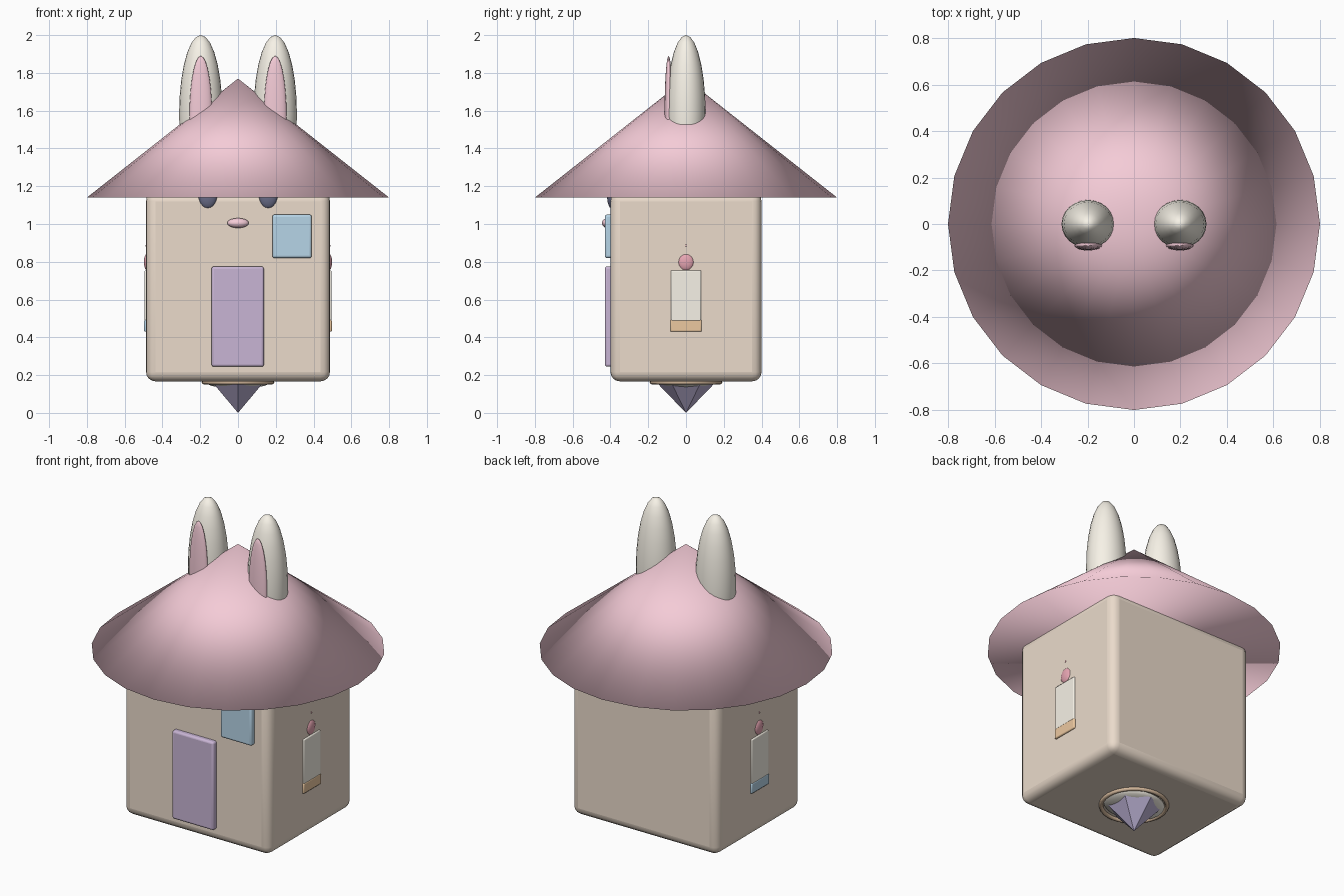
import bpy, math

if "Cube" in bpy.data.objects:
    bpy.data.objects.remove(bpy.data.objects["Cube"])

def mat(name, rgb):
    m = bpy.data.materials.new(name)
    m.diffuse_color = (*rgb, 1)
    m.use_nodes = True
    m.node_tree.nodes["Principled BSDF"].inputs["Base Color"].default_value = m.diffuse_color
    return m

TAN = mat("tan", (0.83, 0.71, 0.60))
PINK = mat("pink", (0.91, 0.60, 0.68))
CREAM = mat("cream", (0.93, 0.89, 0.80))
PURPLE = mat("purple", (0.58, 0.46, 0.66))
VIOLET = mat("violet", (0.50, 0.44, 0.66))
BLUE = mat("blue", (0.47, 0.66, 0.80))
ORANGE = mat("orange", (0.84, 0.58, 0.35))
ROSE = mat("rose", (0.80, 0.38, 0.45))
DARK = mat("dark", (0.15, 0.16, 0.26))
BROWN = mat("brown", (0.66, 0.48, 0.33))

def finish(name, m):
    o = bpy.context.object
    o.name = name
    o.data.materials.append(m)
    return o

def box(name, lo, hi, m, bevel=0.0, segments=3):
    bpy.ops.mesh.primitive_cube_add(size=1, location=[(a + b) / 2 for a, b in zip(lo, hi)])
    o = finish(name, m)
    o.scale = [b - a for a, b in zip(lo, hi)]
    bpy.ops.object.transform_apply(location=False, rotation=False, scale=True)
    if bevel:
        b = o.modifiers.new("bevel", 'BEVEL')
        b.width, b.segments = bevel, segments
        bpy.ops.object.shade_smooth_by_angle()
    return o

def ball(name, loc, radii, m, segs=24, rings=14):
    bpy.ops.mesh.primitive_uv_sphere_add(segments=segs, ring_count=rings, radius=1, location=loc)
    o = finish(name, m)
    o.scale = radii
    bpy.ops.object.transform_apply(location=False, rotation=False, scale=True)
    bpy.ops.object.shade_smooth()
    return o

# house body
box("house_body", (-0.487, -0.4, 0.167), (0.487, 0.4, 1.17), TAN, 0.05, 4)

# cone roof, fully smooth with a closed base
bpy.ops.mesh.primitive_cone_add(vertices=24, radius1=0.8, depth=0.63, location=(0, 0, 1.455))
finish("roof", PINK)
bpy.ops.object.shade_smooth()

# door and window
box("door", (-0.14, -0.43, 0.245), (0.137, -0.385, 0.775), PURPLE, 0.012)
box("window", (0.182, -0.43, 0.82), (0.39, -0.385, 1.05), BLUE, 0.012)

# nose
ball("nose", (0, -0.415, 1.005), (0.057, 0.03, 0.026), PINK)

for s, side, base in ((-1, "left", BLUE), (1, "right", ORANGE)):
    # ears and eyes
    ball(side + "_ear", (0.197 * s, 0, 1.58), (0.115, 0.104, 0.42), CREAM)
    ball(side + "_inner_ear", (0.197 * s, -0.092, 1.57), (0.06, 0.022, 0.32), PINK)
    ball(side + "_eye", (0.16 * s, -0.393, 1.15), (0.05, 0.025, 0.068), DARK)
    # candle panel on the side wall
    x0, x1 = sorted((0.47 * s, 0.495 * s))
    box(side + "_candle", (x0, -0.08, 0.485), (x1, 0.08, 0.755), CREAM, 0.006, 2)
    box(side + "_candle_base", (x0 - 0.002, -0.083, 0.43), (x1 + 0.002, 0.083, 0.492), base, 0.006, 2)
    ball(side + "_flame", (0.48 * s, 0, 0.798), (0.018, 0.043, 0.046), ROSE, 16, 10)
    ball(side + "_flame_spark", (0.485 * s, 0, 0.886), (0.005, 0.005, 0.006), ROSE, 8, 6)

# underside mount, ring and crystal
ball("mount", (0, 0, 0.17), (0.18, 0.15, 0.042), CREAM)
bpy.ops.mesh.primitive_torus_add(major_segments=32, minor_segments=8, major_radius=0.18,
                                 minor_radius=0.012, location=(0, 0, 0.162))
finish("mount_ring", BROWN)
bpy.ops.object.shade_smooth()
bpy.ops.mesh.primitive_cone_add(vertices=6, radius1=0.0, radius2=0.145, depth=0.15, location=(0, 0, 0.075))
finish("crystal", VIOLET)
